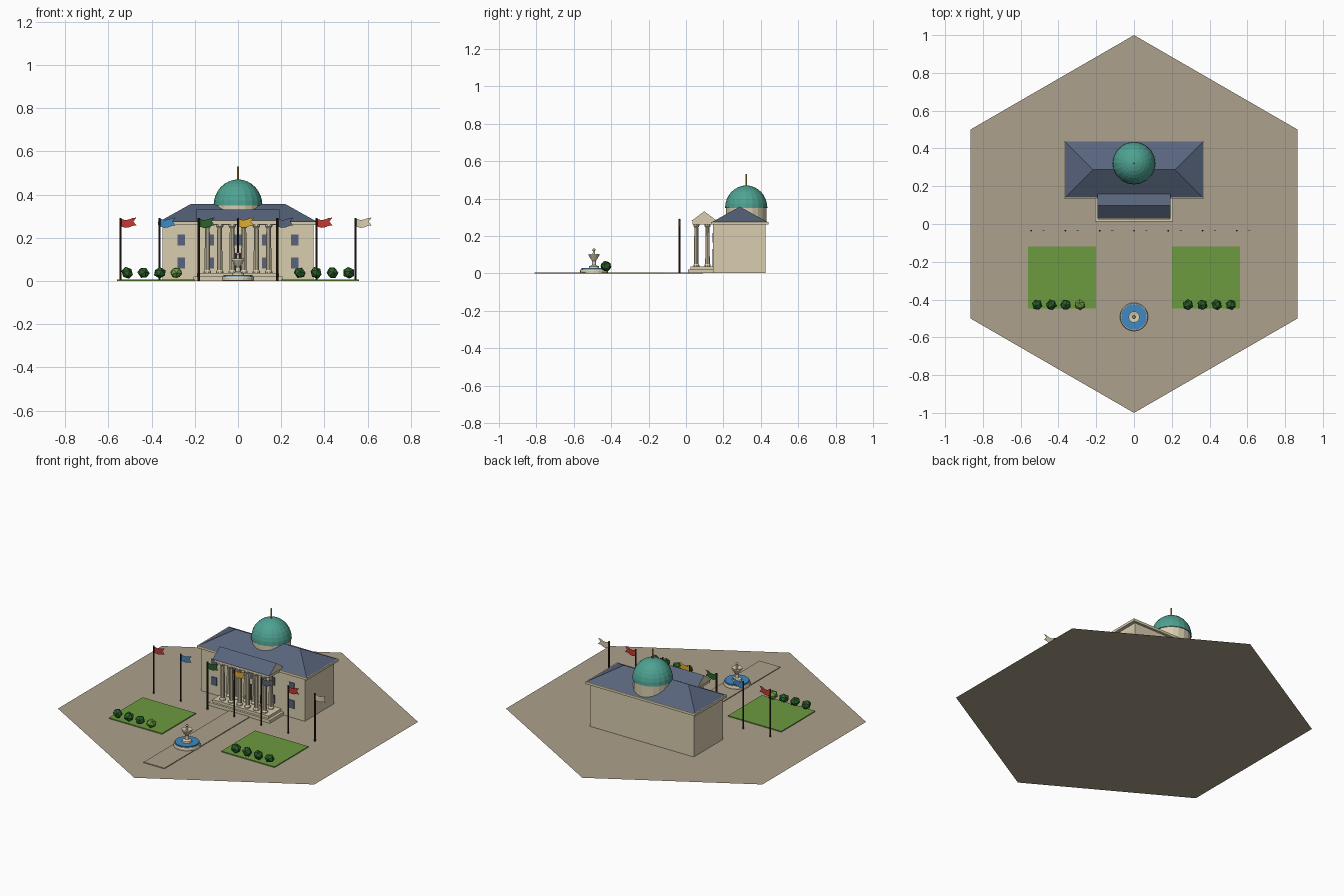
import bpy, bmesh, math
from mathutils import Matrix

cube = bpy.data.objects.get("Cube")
if cube:
    bpy.data.objects.remove(cube)


def material(name, rgb):
    """Flat material from 0-255 display values, stored linear."""
    lin = [((c / 255 + 0.055) / 1.055) ** 2.4 for c in rgb] + [1]
    m = bpy.data.materials.new(name)
    m.use_nodes = True
    m.diffuse_color = lin
    m.node_tree.nodes["Principled BSDF"].inputs["Base Color"].default_value = lin
    return m


STONE = material("cream stone", (216, 205, 175))
PAVING = material("tan paving", (172, 161, 140))
SLATE = material("blue slate", (88, 100, 124))
COPPER = material("green copper", (78, 162, 145))
WOOD = material("dark wood", (52, 38, 28))
GRASS = material("grass green", (108, 155, 62))
LEAF = material("dark leaf green", (42, 98, 42))
RED = material("red cloth", (196, 58, 48))
BLUE = material("clear blue", (62, 138, 195))
GOLD = material("gold yellow", (222, 172, 48))


def finish(name, bm, *mats):
    bmesh.ops.recalc_face_normals(bm, faces=bm.faces)
    me = bpy.data.meshes.new(name)
    bm.to_mesh(me)
    bm.free()
    for m in mats:
        me.materials.append(m)
    ob = bpy.data.objects.new(name, me)
    bpy.context.collection.objects.link(ob)
    return ob


def box(name, x, y, z, mat):
    """Box from (min, max) pairs."""
    bm = bmesh.new()
    bmesh.ops.create_cube(bm, size=1)
    for v in bm.verts:
        for i, (lo, hi) in enumerate((x, y, z)):
            v.co[i] = lo if v.co[i] < 0 else hi
    return finish(name, bm, mat)


def lathe(name, profile, at, mat, sides=16):
    """Closed turned shape from (radius, height) points."""
    bm = bmesh.new()
    rings = []
    for r, z in profile:
        rings.append([bm.verts.new((at[0] + r * math.cos(math.tau * i / sides),
                                    at[1] + r * math.sin(math.tau * i / sides), z))
                      for i in range(sides)])
    for a, b in zip(rings, rings[1:]):
        for i in range(sides):
            j = (i + 1) % sides
            bm.faces.new((a[i], a[j], b[j], b[i]))
    bm.faces.new(rings[0])
    bm.faces.new(rings[-1])
    return finish(name, bm, mat)


def roof(name, hx, y, z, ridge, *mats):
    """Ridged roof along x; a ridge shorter than the eaves gives hips."""
    bm = bmesh.new()
    mid = sum(y) / 2
    a, b, c, d = [bm.verts.new((sx * hx, yy, z[0]))
                  for sx, yy in ((-1, y[0]), (1, y[0]), (1, y[1]), (-1, y[1]))]
    e, f = [bm.verts.new((sx * ridge, mid, z[1])) for sx in (-1, 1)]
    for face in ((a, b, c, d), (a, b, f, e), (c, d, e, f), (b, c, f), (d, a, e)):
        bm.faces.new(face)
    bm.normal_update()
    # Upright gable ends take the second material
    for face in bm.faces:
        if len(mats) > 1 and abs(face.normal.x) > 0.9:
            face.material_index = 1
    return finish(name, bm, *mats)


# Hexagonal plaza, a single sheet
bm = bmesh.new()
bmesh.ops.create_circle(bm, cap_ends=True, segments=6, radius=1)
finish("plaza", bm, PAVING)
box("path", (-0.07, 0.07), (-0.81, 0.09), (0.0005, 0.005), PAVING)

# Main hall
box("hall_walls", (-0.35, 0.35), (0.145, 0.425), (0.001, 0.262), STONE)
box("hall_cornice", (-0.37, 0.37), (0.135, 0.44), (0.26, 0.275), STONE)
roof("hall_roof", 0.365, (0.14, 0.435), (0.275, 0.357), 0.218, SLATE)

# Windows and door
for sx in (-1, 1):
    for x in (0.13, 0.263):
        for level, z in (("lower", 0.083), ("upper", 0.19)):
            box(f"{level}_window", (sx * x - 0.018, sx * x + 0.018),
                (0.141, 0.147), (z - 0.025, z + 0.025), SLATE)
box("upper_window_centre", (-0.018, 0.018), (0.141, 0.147), (0.165, 0.215), SLATE)
box("door", (-0.03, 0.03), (0.141, 0.147), (0.036, 0.13), WOOD)

# Drum, dome and spire
DOME = (0, 0.322)
lathe("dome_drum", [(0.108, 0.262), (0.108, 0.352)], DOME, STONE, 20)
arc = [math.pi / 2 * i / 8 for i in range(8)]
lathe("dome", [(0.113 * math.cos(t), 0.35 + 0.12 * math.sin(t)) for t in arc]
      + [(0.001, 0.471)], DOME, COPPER, 20)
lathe("spire", [(0.005, 0.465), (0.004, 0.53)], DOME, GOLD, 6)

# Portico
box("lower_step", (-0.207, 0.207), (0.012, 0.146), (0.001, 0.02), STONE)
box("upper_step", (-0.19, 0.19), (0.025, 0.146), (0.02, 0.036), STONE)
box("portico_beam", (-0.185, 0.185), (0.034, 0.16), (0.262, 0.282), STONE)
roof("portico_roof", 0.192, (0.028, 0.167), (0.28, 0.332), 0.192, SLATE, STONE)
for row, y in (("front", 0.055), ("rear", 0.115)):
    for x in (0.027, 0.085, 0.142):
        for sx in (-1, 1):
            lathe(f"{row}_column", [(0.017, 0.036), (0.017, 0.044), (0.013, 0.05),
                                    (0.011, 0.245), (0.017, 0.253), (0.017, 0.263)],
                  (sx * x, y), STONE, 10)

# Lawns with bushes
for sx in (-1, 1):
    box("lawn", sorted((sx * 0.2, sx * 0.56)), (-0.447, -0.12), (0.0005, 0.006), GRASS)
    for i in range(4):
        bm = bmesh.new()
        x = sx * (0.286 + 0.0757 * i)
        bmesh.ops.create_icosphere(bm, subdivisions=1, radius=0.03,
                                   matrix=Matrix.Translation((x, -0.428, 0.038))
                                   @ Matrix.Rotation(i * 1.1 + sx, 4, (0.4, 0.3, 1))
                                   @ Matrix.Diagonal((1, 1, 0.88, 1)))
        finish("bush", bm, GRASS if sx < 0 and i == 0 else LEAF)

# Fountain
POOL = (0, -0.492)
lathe("fountain_base", [(0.075, 0.001), (0.075, 0.014), (0.072, 0.022)], POOL, STONE, 20)
lathe("fountain_water", [(0.068, 0.02), (0.068, 0.029)], POOL, BLUE, 20)
lathe("fountain_bowl", [(0.028, 0.029), (0.026, 0.038), (0.012, 0.044), (0.01, 0.066),
                        (0.03, 0.098), (0.03, 0.104), (0.007, 0.1), (0.006, 0.12),
                        (0.009, 0.125), (0.005, 0.133)], POOL, STONE, 12)

# Flags: waving sheets with a notched end
for i, cloth in enumerate((RED, BLUE, LEAF, GOLD, SLATE, RED, STONE)):
    x = (i - 3) * 0.1815
    lathe("flagpole", [(0.005, 0.001), (0.005, 0.292)], (x, -0.035), WOOD, 6)
    bm = bmesh.new()
    rows = []
    for k in range(5):
        u = k / 4
        drop = 0.006 * math.sin(u * 5)
        sway = -0.035 + 0.002 * math.sin(u * 6)
        notch = 0.014 if k == 4 else 0
        rows.append([bm.verts.new((x + 0.004 + 0.07 * u - n, sway, z - drop))
                     for n, z in ((0, 0.252), (notch, 0.27), (0, 0.288))])
    for a, b in zip(rows, rows[1:]):
        for j in range(2):
            bm.faces.new((a[j], b[j], b[j + 1], a[j + 1]))
    finish("flag", bm, cloth)
